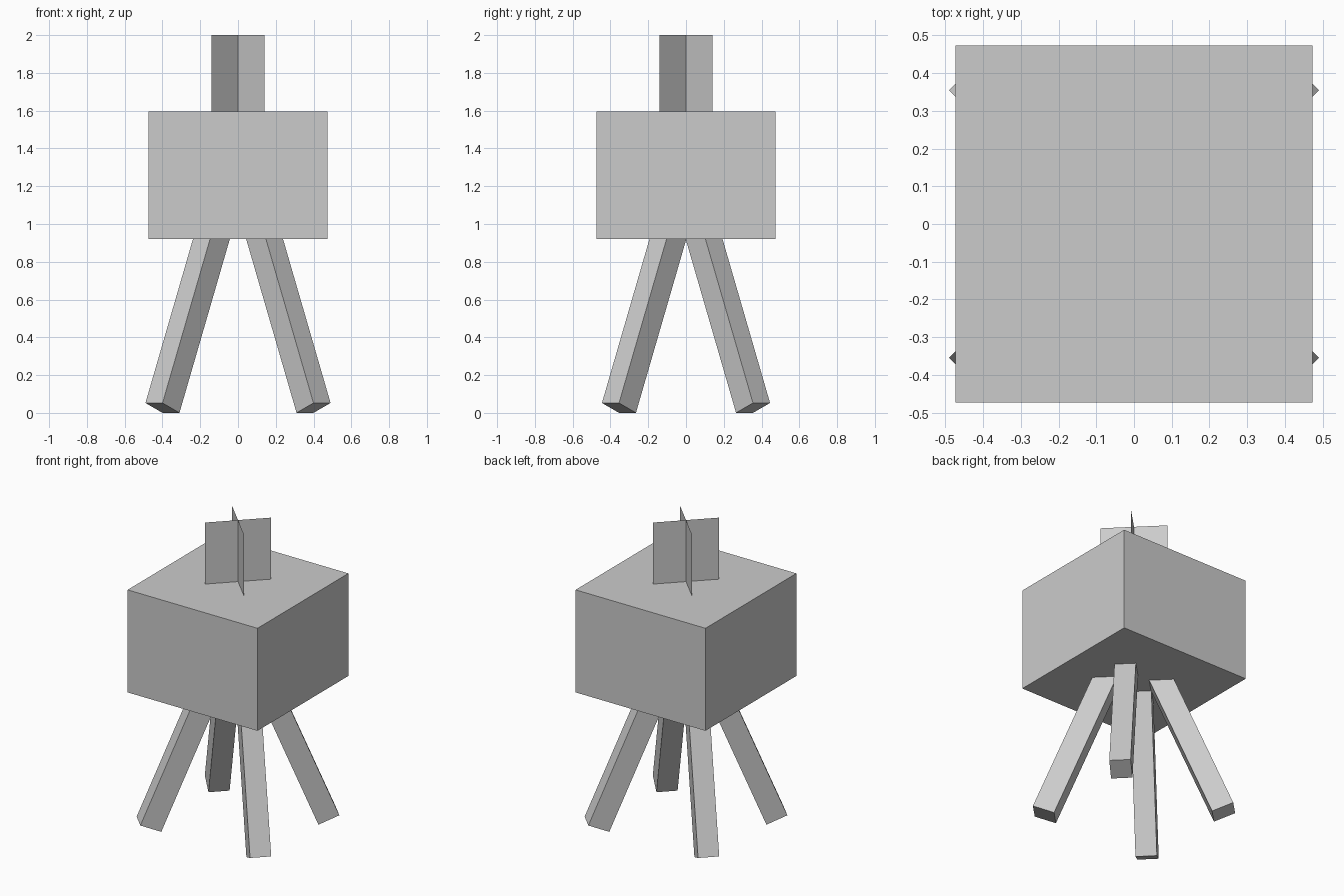
import bpy
from mathutils import Vector, Matrix

cube = bpy.data.objects.get("Cube")
if cube:
    bpy.data.objects.remove(cube, do_unlink=True)

grey = bpy.data.materials.new("plain grey")
grey.use_nodes = True
colour = (0.6, 0.6, 0.6, 1)
grey.diffuse_color = colour
grey.node_tree.nodes["Principled BSDF"].inputs["Base Color"].default_value = colour


def make(name, verts, faces):
    mesh = bpy.data.meshes.new(name)
    mesh.from_pydata(verts, [], faces)
    mesh.materials.append(grey)
    obj = bpy.data.objects.new(name, mesh)
    bpy.context.collection.objects.link(obj)
    return obj


def box(name, size, matrix):
    """Box of the given size placed by a matrix."""
    bpy.ops.mesh.primitive_cube_add(size=1)
    obj = bpy.context.object
    obj.name = name
    obj.data.transform(matrix @ Matrix.Diagonal((*size, 1)))
    obj.data.materials.append(grey)


# Body
bottom, top, half = 0.92, 1.595, 0.473
box("body", (2 * half, 2 * half, top - bottom),
    Matrix.Translation((0, 0, (bottom + top) / 2)))

# Crossed thin fins on the top
r = 0.141
for name, s in (("fin_a", 1), ("fin_b", -1)):
    make(name, [(-r, -s * r, top), (r, s * r, top), (r, s * r, 2), (-r, -s * r, 2)],
         [(0, 1, 2, 3)])

# Four splayed square legs, with their sides turned along the diagonals
for sx, side in ((1, "left"), (-1, "right")):
    for sy, end in ((-1, "front"), (1, "back")):
        foot = Vector((sx * 0.4, sy * 0.355, 0.0265))
        out = Vector((sx, sy, 0)).normalized()
        axis = (Vector((0, 0, 1)) - out * 0.41).normalized()
        across = axis.cross(out).normalized()
        depth = across.cross(axis)
        length = 1.03
        turn = Matrix((depth, across, axis)).transposed().to_4x4()
        box(f"{end}_{side}_leg", (0.137, 0.128, length),
            Matrix.Translation(foot + axis * length / 2) @ turn)
